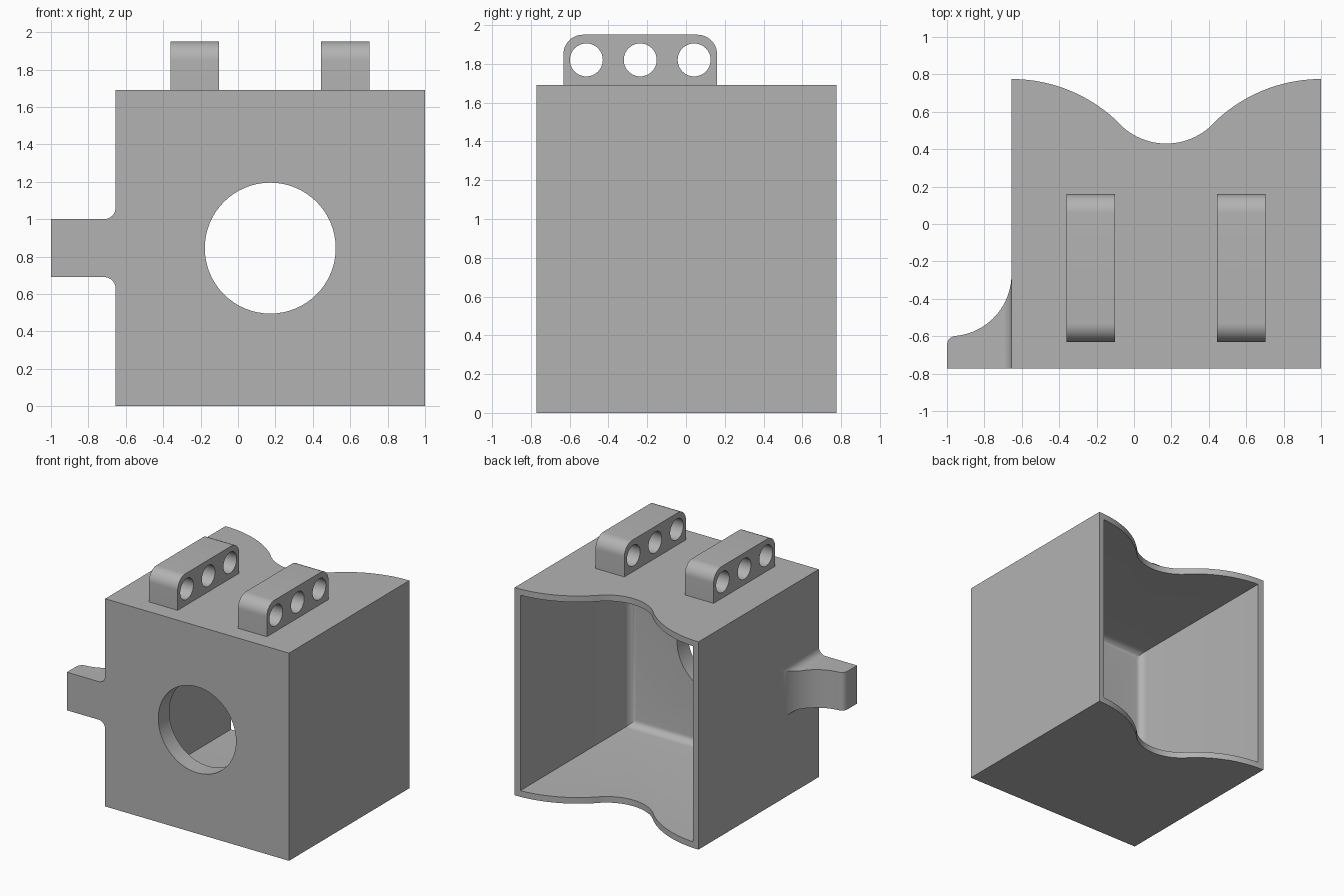
import bpy, bmesh
from math import sin, cos, pi, radians
from mathutils import Vector

if "Cube" in bpy.data.objects:
    bpy.data.objects.remove(bpy.data.objects["Cube"])

# One plain grey for everything
grey = bpy.data.materials.new("plain grey")
grey.use_nodes = True
COLOUR = (0.45, 0.45, 0.45, 1)
grey.diffuse_color = COLOUR
grey.node_tree.nodes["Principled BSDF"].inputs["Base Color"].default_value = COLOUR

# Maps a 2D profile point plus depth to 3D, by extrusion axis
AXES = {"x": lambda a, b, d: (d, a, b),
        "y": lambda a, b, d: (a, d, b),
        "z": lambda a, b, d: (a, b, d)}


def arc(cx, cy, r, start, end, n=16):
    steps = [radians(start + (end - start) * i / n) for i in range(n + 1)]
    return [(cx + r * cos(t), cy + r * sin(t)) for t in steps]


def prism(name, profile, axis, near, far):
    bm = bmesh.new()
    face = bm.faces.new([bm.verts.new(AXES[axis](a, b, near)) for a, b in profile])
    new = bmesh.ops.extrude_face_region(bm, geom=[face])["geom"]
    shift = Vector(AXES[axis](0, 0, far - near))
    bmesh.ops.translate(bm, vec=shift, verts=[v for v in new if isinstance(v, bmesh.types.BMVert)])
    bmesh.ops.recalc_face_normals(bm, faces=bm.faces)
    mesh = bpy.data.meshes.new(name)
    bm.to_mesh(mesh)
    bm.free()
    mesh.materials.append(grey)
    ob = bpy.data.objects.new(name, mesh)
    bpy.context.collection.objects.link(ob)
    return ob


def rect(a0, a1, b0, b1):
    return [(a0, b0), (a1, b0), (a1, b1), (a0, b1)]


def cut(ob, tool, operation="DIFFERENCE"):
    mod = ob.modifiers.new(tool.name, "BOOLEAN")
    mod.operation, mod.object, mod.solver = operation, tool, "EXACT"
    bpy.context.view_layer.objects.active = ob
    bpy.ops.object.modifier_apply(modifier=mod.name)
    bpy.data.objects.remove(tool)


def smooth(ob):
    bpy.ops.object.select_all(action="DESELECT")
    ob.select_set(True)
    bpy.context.view_layer.objects.active = ob
    bpy.ops.object.shade_smooth_by_angle(angle=radians(25))


# Housing: box open at the back, with a wavy back edge
LEFT, RIGHT, FRONT, BACK, TOP = 1.0, -0.655, -0.772, 0.775, 1.69
MID = (LEFT + RIGHT) / 2
BIG, SMALL, TURN = 0.82, 0.35, 45.15
wave = (arc(LEFT, BACK - BIG, BIG, 90, 90 + TURN)
        + arc(MID, 0.43 + SMALL, SMALL, TURN - 90, -90 - TURN, 24)[1:]
        + arc(RIGHT, BACK - BIG, BIG, 90 - TURN, 90)[1:])
housing = prism("housing", [(RIGHT, FRONT), (LEFT, FRONT)] + wave, "z", 0, TOP)

# Cavity, rounded where it meets the front wall
WALL, FLOOR_Y = 0.05, -0.63
cavity = prism("cavity", rect(RIGHT + WALL, LEFT - WALL, WALL, TOP - WALL), "y", FLOOR_Y, 1.2)
bm = bmesh.new()
bm.from_mesh(cavity.data)
rim = [e for e in bm.edges if all(v.co.y < 0 for v in e.verts)]
bmesh.ops.bevel(bm, geom=rim, offset=0.06, segments=6, profile=0.5, affect="EDGES")
bm.to_mesh(cavity.data)
bm.free()
cut(housing, cavity)

# Round opening through the front wall
cut(housing, prism("opening", arc(MID, TOP / 2, 0.35, 0, 360, 64)[:-1], "y", -1, -0.4))
smooth(housing)

# Side tab: plan outline crossed with a flared front outline
R = 0.06
plan = ([(-0.63, FRONT), (-0.63, -0.27)]
        + arc(-0.985, -0.27, 0.33, 0, -84, 20)
        + arc(-0.95, -0.648, 0.05, 90, 180, 8) + [(-1, FRONT)])
low, high = 0.69, 1.0
flare = ([(-1.1, low)] + arc(RIGHT - R, low - R, R, 90, 0, 10)
         + [(-0.6, low - R), (-0.6, high + R)]
         + arc(RIGHT - R, high + R, R, 0, -90, 10) + [(-1.1, high)])
tab = prism("side_tab", plan, "z", 0.5, 1.2)
cut(tab, prism("tab_flare", flare, "y", -1, 0), "INTERSECT")
smooth(tab)

# Two top lugs, each with three cross holes
CORNER, Y0, Y1, CREST = 0.1, -0.632, 0.16, 1.95
lug_side = ([(Y0, TOP - 0.02), (Y1, TOP - 0.02)]
            + arc(Y1 - CORNER, CREST - CORNER, CORNER, 0, 90, 12)
            + arc(Y0 + CORNER, CREST - CORNER, CORNER, 90, 180, 12))
for name, x in (("right_lug", -0.36), ("left_lug", 0.443)):
    lug = prism(name, lug_side, "x", x, x + 0.259)
    for i in (-1, 0, 1):
        hole = arc((Y0 + Y1) / 2 + i * 0.278, 1.82, 0.085, 0, 360, 40)[:-1]
        cut(lug, prism("lug_hole", hole, "x", x - 0.1, x + 0.4))
    smooth(lug)
